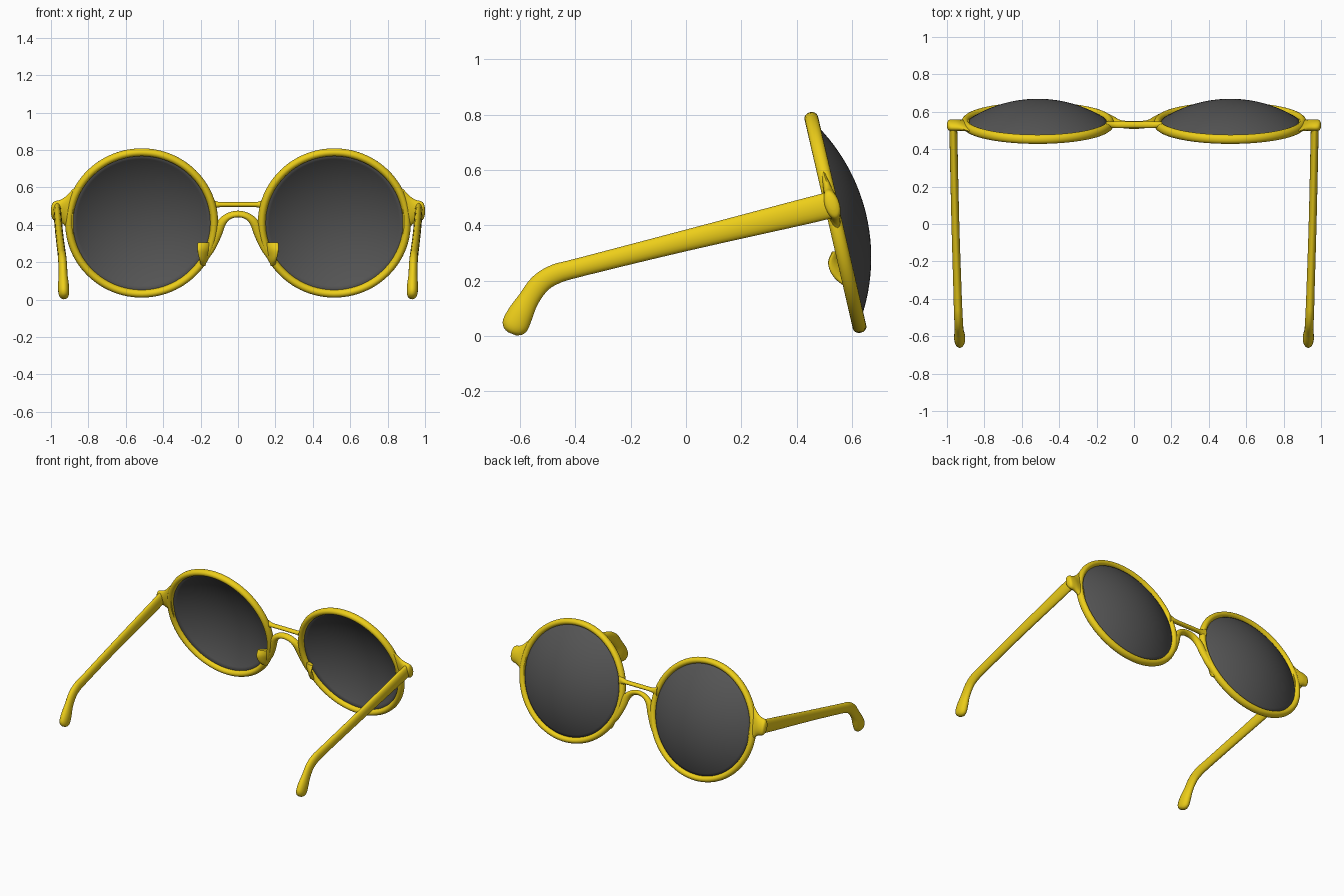
import bpy, bmesh, math
from mathutils import Vector as V

if "Cube" in bpy.data.objects:
    bpy.data.objects.remove(bpy.data.objects["Cube"])

TILT = math.radians(13)
C = V((0.515, 0.54, 0.41))                       # lens centre
UP = V((0, -math.sin(TILT), math.cos(TILT)))     # up along the lens plane
N = V((0, math.cos(TILT), math.sin(TILT)))       # outward normal of the lens
X = V((1, 0, 0))


def material(name, col):
    m = bpy.data.materials.new(name)
    m.diffuse_color = col
    m.use_nodes = True
    m.node_tree.nodes["Principled BSDF"].inputs["Base Color"].default_value = m.diffuse_color
    return m


YELLOW = material("yellow_plastic", (0.85, 0.62, 0.01, 1))
DARK = material("dark_lens", (0.09, 0.09, 0.09, 1))


def finish(name, bm, mat, mirror=True):
    bmesh.ops.recalc_face_normals(bm, faces=bm.faces[:])
    me = bpy.data.meshes.new(name)
    bm.to_mesh(me)
    bm.free()
    me.materials.append(mat)
    ob = bpy.data.objects.new(name, me)
    bpy.context.collection.objects.link(ob)
    bpy.context.view_layer.objects.active = ob
    ob.select_set(True)
    bpy.ops.object.shade_smooth_by_angle(angle=math.radians(50))
    ob.select_set(False)
    if mirror:
        ob.modifiers.new("Mirror", 'MIRROR').use_mirror_merge = False
    return ob


def spline(a, b, c, d, t):
    return 0.5 * (2*b + (c-a)*t + (2*a-5*b+4*c-d)*t*t + (3*b-a-3*c+d)*t**3)


def loft(name, secs, closed=False, steps=4, sides=20, mirror=True):
    """Skin elliptical sections (centre, half axis, half axis)."""
    if not closed:
        fine, n = [], len(secs)
        for i in range(n - 1):
            q = [secs[max(0, min(n-1, i+k))] for k in (-1, 0, 1, 2)]
            for s in range(steps):
                fine.append([spline(*(p[j] for p in q), s/steps) for j in range(3)])
        secs = fine + [secs[-1]]
    bm = bmesh.new()
    rings = []
    for c, a, b in secs:
        rings.append([bm.verts.new(c + a*math.cos(2*math.pi*k/sides) + b*math.sin(2*math.pi*k/sides))
                      for k in range(sides)])
    pairs = list(zip(rings, rings[1:]))
    if closed:
        pairs.append((rings[-1], rings[0]))
    else:
        bm.faces.new(rings[0])
        bm.faces.new(rings[-1])
    for r, s in pairs:
        for k in range(sides):
            j = (k+1) % sides
            bm.faces.new((r[k], r[j], s[j], s[k]))
    return finish(name, bm, YELLOW, mirror)


def plane_y(z):
    return C.y - (z - C.z) * math.tan(TILT)


# Round rims
secs = []
for k in range(96):
    t = 2*math.pi*k/96
    d = X*math.cos(t) + UP*math.sin(t)
    secs.append((C + d*0.388, d*0.021, N*0.025))
loft("rim", secs, closed=True, sides=16)

# Domed lenses
A, H = 0.378, 0.115
R = (A*A + H*H) / (2*H)
bm = bmesh.new()
rings = []
for i in range(1, 15):
    r = A*i/14
    h = math.sqrt(R*R - r*r) - (R - H)
    rings.append([bm.verts.new(C + N*h + (X*math.cos(t) + UP*math.sin(t))*r)
                  for t in (2*math.pi*k/64 for k in range(64))])
top = bm.verts.new(C + N*H)
for k in range(64):
    j = (k+1) % 64
    bm.faces.new((top, rings[0][k], rings[0][j]))
    for r, s in zip(rings, rings[1:]):
        bm.faces.new((r[k], s[k], s[j], r[j]))
lens = finish("lens", bm, DARK)
lens.modifiers.new("Thickness", 'SOLIDIFY').thickness = 0.006

# Upper bridge bar, flared where it meets the rims
loft("bridge_bar", [(V((x, 0.53, 0.508)), V((0, 0.018, 0)), V((0, 0, h)))
                    for x, h in ((-0.15, 0.035), (-0.11, 0.016), (-0.07, 0.013), (0, 0.013),
                                 (0.07, 0.013), (0.11, 0.016), (0.15, 0.035))], mirror=False)

# Lower bridge arch running down both rims
half = [(0.2, 0.195, 0.012), (0.15, 0.262, 0.02), (0.115, 0.345, 0.026),
        (0.088, 0.41, 0.024), (0.05, 0.446, 0.018)]
arch = half + [(0, 0.458, 0.017)] + [(-x, z, h) for x, z, h in reversed(half)]
secs = []
for i, (x, z, h) in enumerate(arch):
    p, q = arch[max(0, i-1)], arch[min(len(arch)-1, i+1)]
    t = V((q[0]-p[0], 0, q[1]-p[1])).normalized()
    secs.append((V((x, plane_y(z), z)), N*0.021, V((-t.z, 0, t.x))*h))
loft("bridge_arch", secs, mirror=False)

# Nose pads: thin blades from the rim, back and outwards
secs = []
for z, x0, y0, x1, y1 in ((0.305, 0.142, 0.565, 0.215, 0.532), (0.27, 0.148, 0.57, 0.216, 0.516),
                          (0.235, 0.158, 0.58, 0.21, 0.522), (0.205, 0.17, 0.585, 0.2, 0.542),
                          (0.18, 0.185, 0.592, 0.192, 0.573)):
    a = V((x1-x0, y1-y0, 0)) / 2
    secs.append((V(((x0+x1)/2, (y0+y1)/2, z)), a, V((-a.y, a.x, 0)).normalized()*0.014))
loft("nose_pad", secs)

# Hinge blocks flaring out of the rims
loft("hinge", [(V((x, 0.528, z)), V((0, d, 0)), V((0, -0.23*h, h)))
               for x, z, h, d in ((0.88, 0.455, 0.14, 0.018), (0.92, 0.47, 0.083, 0.023),
                                  (0.95, 0.474, 0.06, 0.028), (0.98, 0.474, 0.052, 0.028),
                                  (0.993, 0.474, 0.04, 0.024), (0.999, 0.474, 0.018, 0.012))])

# Temple arms with bent, swollen tips: x, y, z, half width, half height
arm = [(0.966, 0.54, 0.478, 0.02, 0.046), (0.965, 0.45, 0.455, 0.021, 0.047),
       (0.955, 0.0, 0.345, 0.021, 0.038), (0.943, -0.38, 0.249, 0.022, 0.034),
       (0.94, -0.475, 0.222, 0.023, 0.036), (0.937, -0.53, 0.186, 0.023, 0.037),
       (0.935, -0.57, 0.13, 0.024, 0.038), (0.933, -0.598, 0.08, 0.029, 0.046),
       (0.932, -0.617, 0.04, 0.029, 0.048), (0.931, -0.626, 0.018, 0.023, 0.036),
       (0.931, -0.63, 0.008, 0.01, 0.016)]
secs = []
for i, (x, y, z, w, h) in enumerate(arm):
    p, q = arm[max(0, i-1)], arm[min(len(arm)-1, i+1)]
    t = V((0, q[1]-p[1], q[2]-p[2])).normalized()
    secs.append((V((x, y, z)), X*w, V((0, -t.z, t.y))*h))
loft("temple_arm", secs)
